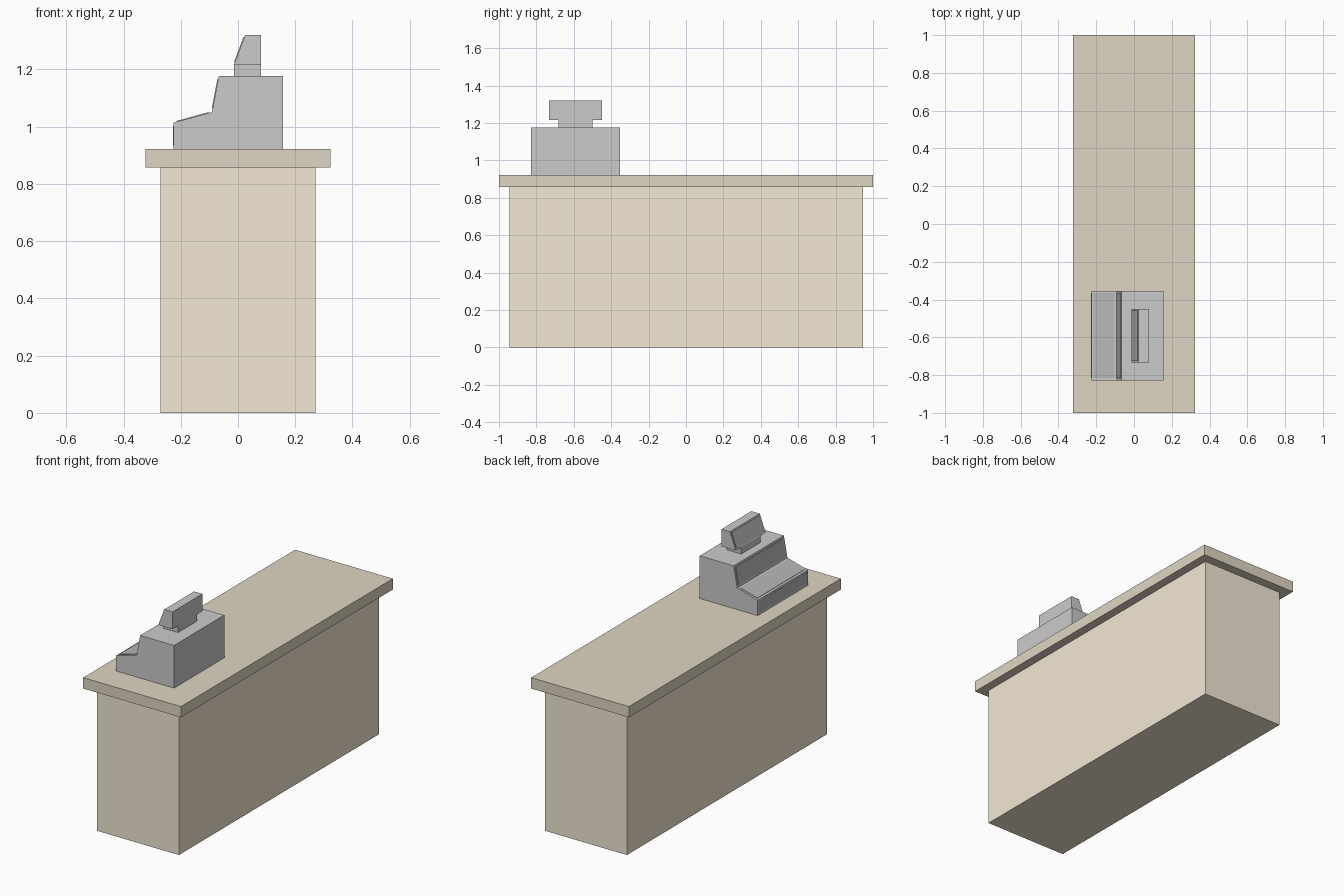
import bpy
from mathutils import Vector

if "Cube" in bpy.data.objects:
    bpy.data.objects.remove(bpy.data.objects["Cube"])


def material(name, rgb):
    m = bpy.data.materials.new(name)
    m.diffuse_color = (*rgb, 1)
    m.use_nodes = True
    m.node_tree.nodes["Principled BSDF"].inputs["Base Color"].default_value = m.diffuse_color
    return m


def prism(name, profile, y0, y1, mat=None):
    """Extrude an x-z profile between two y positions."""
    n = len(profile)
    verts = [(x, y, z) for y in (y0, y1) for x, z in profile]
    faces = [tuple(range(n)), tuple(range(2 * n - 1, n - 1, -1))]
    faces += [(i, i + n, (i + 1) % n + n, (i + 1) % n) for i in range(n)]
    mesh = bpy.data.meshes.new(name)
    mesh.from_pydata(verts, [], faces)
    mesh.update()
    ob = bpy.data.objects.new(name, mesh)
    bpy.context.collection.objects.link(ob)
    if mat:
        mesh.materials.append(mat)
    return ob


def rect(x0, x1, z0, z1):
    return [(x0, z0), (x1, z0), (x1, z1), (x0, z1)]


def panel(name, a, b, y0, y1, rim=0.012, thick=0.003):
    """Thin dark panel laid on the profile edge a-b, leaving a rim."""
    a, b = Vector(a), Vector(b)
    d = (b - a).normalized()
    out = Vector((-d.y, d.x)) * thick
    a, b = a + d * rim, b - d * rim
    prism(name, [tuple(p) for p in (a, b, b + out, a + out)], y0 + rim, y1 - rim, dark)


wood = material("light_wood", (0.90, 0.81, 0.66))
top_wood = material("top_wood", (0.74, 0.67, 0.54))
dark = material("dark_panel", (0.47, 0.47, 0.47))

# Counter
prism("counter_body", rect(-0.271, 0.271, 0, 0.857), -0.945, 0.945, wood)
prism("counter_top", rect(-0.323, 0.323, 0.857, 0.922), -1, 1, top_wood)

# Register body with stepped, sloping customer-side profile
yc = -0.591
y0, y1 = yc - 0.237, yc + 0.237
steps = [(-0.226, 0.922), (-0.226, 1.014), (-0.091, 1.051), (-0.067, 1.177)]
prism("register_body", [(0.157, 1.177), (0.157, 0.922)][::-1] + [(0.157, 1.177)][1:] + steps[::-1],
      y0, y1)
for name, a, b in zip(("drawer_panel", "keypad_panel", "upper_panel"), steps, steps[1:]):
    panel(name, a, b, y0, y1, thick=0.001 if name == "drawer_panel" else 0.003)

# Display on its neck
prism("display_neck", rect(-0.014, 0.08, 1.177, 1.217), yc - 0.09, yc + 0.09)
lo, hi = (-0.014, 1.217), (0.025, 1.32)
prism("display_head", [lo, (0.08, 1.217), (0.08, 1.32), hi], yc - 0.141, yc + 0.141)
panel("display_screen", lo, hi, yc - 0.141, yc + 0.141, rim=0.008)
